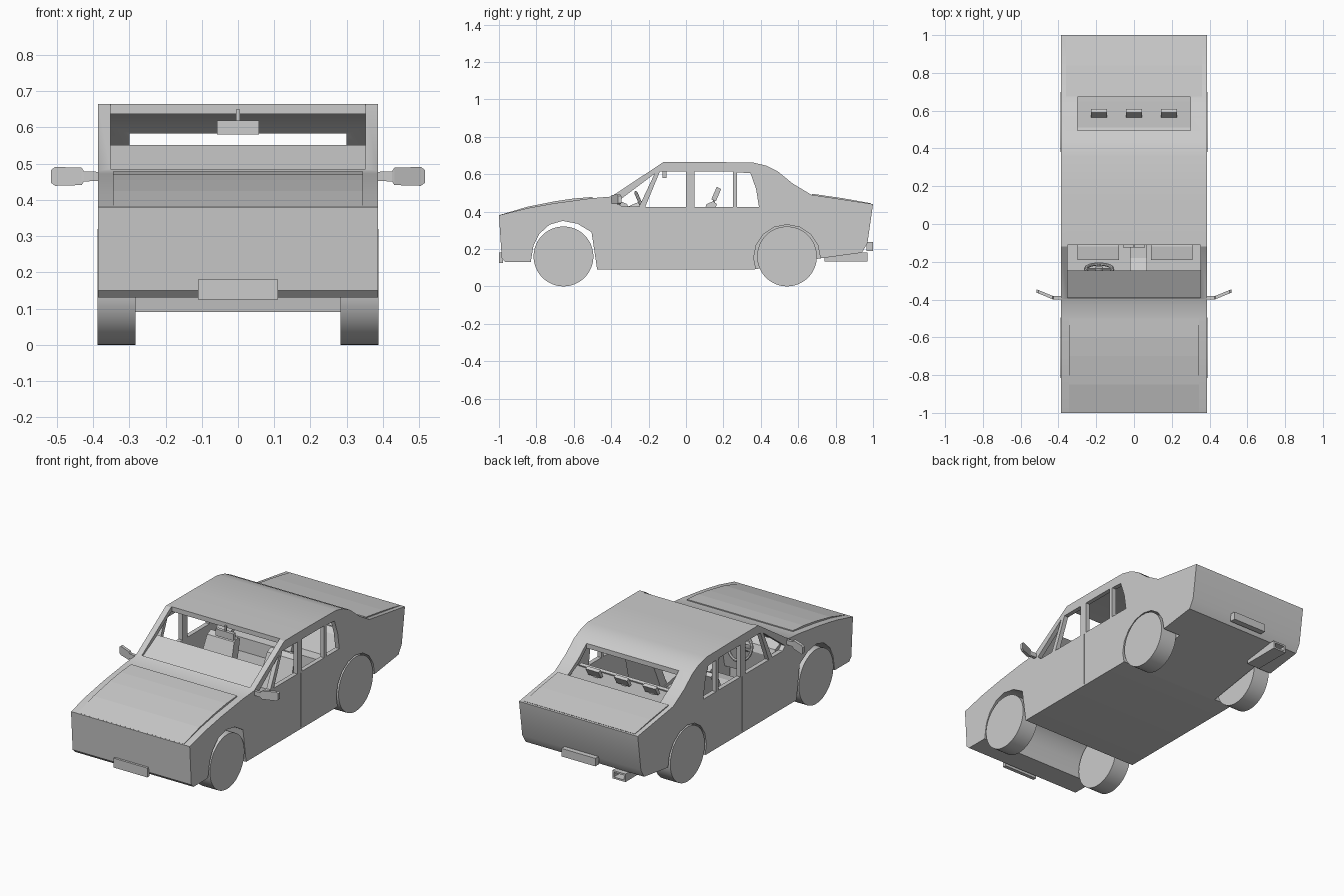
import bpy, bmesh, math
from mathutils import Vector, Matrix

if "Cube" in bpy.data.objects:
    bpy.data.objects.remove(bpy.data.objects["Cube"])


def prism(name, pts, x0, x1):
    """Side profile (y, z) extruded from x0 to x1."""
    bm = bmesh.new()
    a = [bm.verts.new((x0, y, z)) for y, z in pts]
    b = [bm.verts.new((x1, y, z)) for y, z in pts]
    n = len(pts)
    bm.faces.new(a)
    bm.faces.new(b[::-1])
    for i in range(n):
        j = (i + 1) % n
        bm.faces.new((a[j], a[i], b[i], b[j]))
    bmesh.ops.recalc_face_normals(bm, faces=bm.faces)
    return make(name, bm)


def make(name, bm):
    me = bpy.data.meshes.new(name)
    bm.to_mesh(me)
    bm.free()
    ob = bpy.data.objects.new(name, me)
    bpy.context.collection.objects.link(ob)
    return ob


def box(name, lo, hi):
    return prism(name, [(lo[1], lo[2]), (hi[1], lo[2]), (hi[1], hi[2]), (lo[1], hi[2])], lo[0], hi[0])


def cylinder(name, a, b, r, seg=32):
    a, b = Vector(a), Vector(b)
    bm = bmesh.new()
    m = Matrix.Translation((a + b) / 2) @ (b - a).to_track_quat('Z', 'Y').to_matrix().to_4x4()
    bmesh.ops.create_cone(bm, cap_ends=True, segments=seg, radius1=r, radius2=r,
                          depth=(b - a).length, matrix=m)
    ob = make(name, bm)
    smooth(ob)
    return ob


def smooth(ob):
    bpy.ops.object.select_all(action='DESELECT')
    ob.select_set(True)
    bpy.context.view_layer.objects.active = ob
    bpy.ops.object.shade_smooth_by_angle(angle=math.radians(30))


def cut(ob, tool):
    mod = ob.modifiers.new("cut", 'BOOLEAN')
    mod.operation, mod.solver, mod.object = 'DIFFERENCE', 'EXACT', tool
    bpy.context.view_layer.objects.active = ob
    bpy.ops.object.modifier_apply(modifier=mod.name)
    bpy.data.objects.remove(tool)


W = 0.386

# Body shell from the side profile, front arch running right across
body = prism("body", [
    (-1, .38), (-.985, .15), (-.965, .13), (-.83, .13), (-.815, .22), (-.785, .28),
    (-.73, .33), (-.66, .35), (-.58, .335), (-.505, .29), (-.475, .09), (.36, .09),
    (.72, .15), (.94, .18), (.97, .23), (1, .44), (.67, .49), (.57, .55), (.49, .615),
    (.43, .645), (.36, .662), (.1, .665), (-.12, .665), (-.4, .48), (-.5, .472),
    (-.7, .445), (-.85, .418)], -W, W)

# Hollow cabin, windscreen and rear window
cut(body, prism("cabin_cutter", [
    (-.4, .12), (.33, .12), (.34, .35), (.46, .36), (.5, .472), (.65, .477), (.555, .53),
    (.47, .605), (.36, .637), (-.12, .637), (-.37, .47), (-.4, .45)], -.36, .36))
cut(body, prism("windscreen_cutter", [
    (-.388, .474), (-.11, .628), (-.11, .72), (-.42, .6)], -.352, .352))
cut(body, prism("rear_window_cutter", [
    (.495, .57), (.6, .478), (.672, .478), (.672, .72), (.495, .72)], -.3, .3))

# Side windows with pillars left between them
for pts in ([(-.37, .45), (-.345, .428), (-.25, .428), (-.168, .602)],
            [(-.218, .425), (0, .425), (0, .613), (-.14, .613)],
            [(.045, .425), (.25, .425), (.25, .613), (.045, .613)],
            [(.272, .425), (.39, .425), (.375, .52), (.345, .605), (.272, .61)]):
    cut(body, prism("window_cutter", pts, -.6, .6))

# Rear wheel pockets and door seams
arch = [(.54 + .178 * math.cos(t * math.pi / 8), .152 + .178 * math.sin(t * math.pi / 8)) for t in range(16)]
for s in (-1, 1):
    cut(body, prism("arch_cutter", arch, s * .272, s * .6))
    cut(body, box("seam_cutter", (min(s * (W - .004), s * .5), .028, .1),
                  (max(s * (W - .004), s * .5), .032, .42)))
smooth(body)

# Raised bonnet and boot panels
prism("bonnet", [(-.995, .382), (-.85, .425), (-.7, .455), (-.6, .47), (-.5, .478),
                 (-.5, .46), (-.7, .435), (-.985, .37)], -.345, .345)
prism("boot_lid", [(.675, .495), (.84, .471), (.99, .444), (.98, .43), (.675, .48)], -.36, .36)

# Wheels
for label, y in (("front", -.655), ("rear", .54)):
    for s in (-1, 1):
        cylinder(label + "_wheel", (s * .283, y, .16), (s * .388, y, .16), .16, 48)

# Number plates and exhaust pipe
box("front_plate", (-.11, -1, .125), (.11, -.978, .18))
box("rear_plate", (-.11, .965, .19), (.11, 1, .237))
pipe = box("exhaust", (-.285, .74, .133), (-.2, .97, .18))
cut(pipe, box("exhaust_cutter", (-.275, .8, .143), (-.21, 1.1, .17)))

# Door mirrors: arm plus angled glass housing
for s in (-1, 1):
    bm = bmesh.new()
    # stations: x, y, half height
    prev = None
    for x, y, h in ((.37, -.39, .012), (.425, -.39, .014), (.432, -.388, .024),
                    (.505, -.358, .026), (.516, -.354, .018)):
        ring = [bm.verts.new((s * x, y + dy, .465 + dz))
                for dy, dz in ((-.01, -h), (.008, -h), (.008, h), (-.01, h))]
        if prev:
            for i in range(4):
                j = (i + 1) % 4
                bm.faces.new((prev[i], prev[j], ring[j], ring[i]))
        else:
            bm.faces.new(ring)
        prev = ring
    bm.faces.new(prev)
    bmesh.ops.recalc_face_normals(bm, faces=bm.faces)
    make("door_mirror", bm)

# Rear view mirror hanging from the roof
box("cabin_mirror", (-.058, -.125, .58), (.058, -.105, .62))
box("cabin_mirror_stem", (-.005, -.12, .61), (.005, -.108, .65))

# Dashboard (driver side deeper) and centre console
prism("dashboard", [(-.41, .25), (-.33, .25), (-.3, .4), (-.315, .44), (-.395, .474), (-.41, .46)], -.36, .1)
prism("dashboard_passenger", [(-.41, .25), (-.38, .25), (-.35, .4), (-.36, .45), (-.395, .474), (-.41, .46)], .1, .36)
prism("console", [(-.38, .12), (.08, .12), (.08, .26), (-.18, .26), (-.33, .34), (-.38, .34)], -.02, .07)

# Steering wheel
centre, tilt = Vector((-.185, -.24, .435)), math.radians(113)
bpy.ops.mesh.primitive_torus_add(major_radius=.072, minor_radius=.009, major_segments=28,
                                 minor_segments=8, location=centre, rotation=(tilt, 0, 0))
ring = bpy.context.object
ring.name = "steering_wheel"
smooth(ring)
axis = Vector((0, -math.sin(tilt), math.cos(tilt)))
cylinder("steering_column", centre - axis * .012, centre + axis * .1, .02, 16)
up = Vector((0, math.cos(tilt), math.sin(tilt)))
for d in (Vector((1, 0, 0)), Vector((-1, 0, 0)), -up):
    cylinder("steering_spoke", centre, centre + d * .07, .008, 8)

# Front seats with headrests
for x in (-.19, .2):
    prism("seat_cushion", [(-.19, .12), (.06, .12), (.09, .25), (-.12, .29), (-.19, .28)], x - .11, x + .11)
    back = prism("seat_back", [(.02, .2), (.08, .2), (.165, .44), (.145, .455), (.11, .44)], x - .11, x + .11)
    for v in back.data.vertices:
        if v.co.z > .3:
            v.co.x = x + (v.co.x - x) * .8
    prism("headrest", [(.135, .465), (.16, .455), (.188, .52), (.165, .533)], x - .048, x + .048)
    box("headrest_post", (x - .02, .145, .43), (x + .02, .155, .48))

# Rear bench and three headrests
prism("rear_bench", [(.17, .12), (.34, .12), (.34, .34), (.47, .355), (.51, .48), (.49, .485),
                     (.46, .46), (.35, .27), (.17, .28)], -.34, .34)
for x in (-.185, 0, .185):
    prism("rear_headrest", [(.565, .485), (.585, .482), (.61, .525), (.59, .533)], x - .042, x + .042)
    box("rear_headrest_post", (x - .015, .57, .47), (x + .015, .58, .495))
